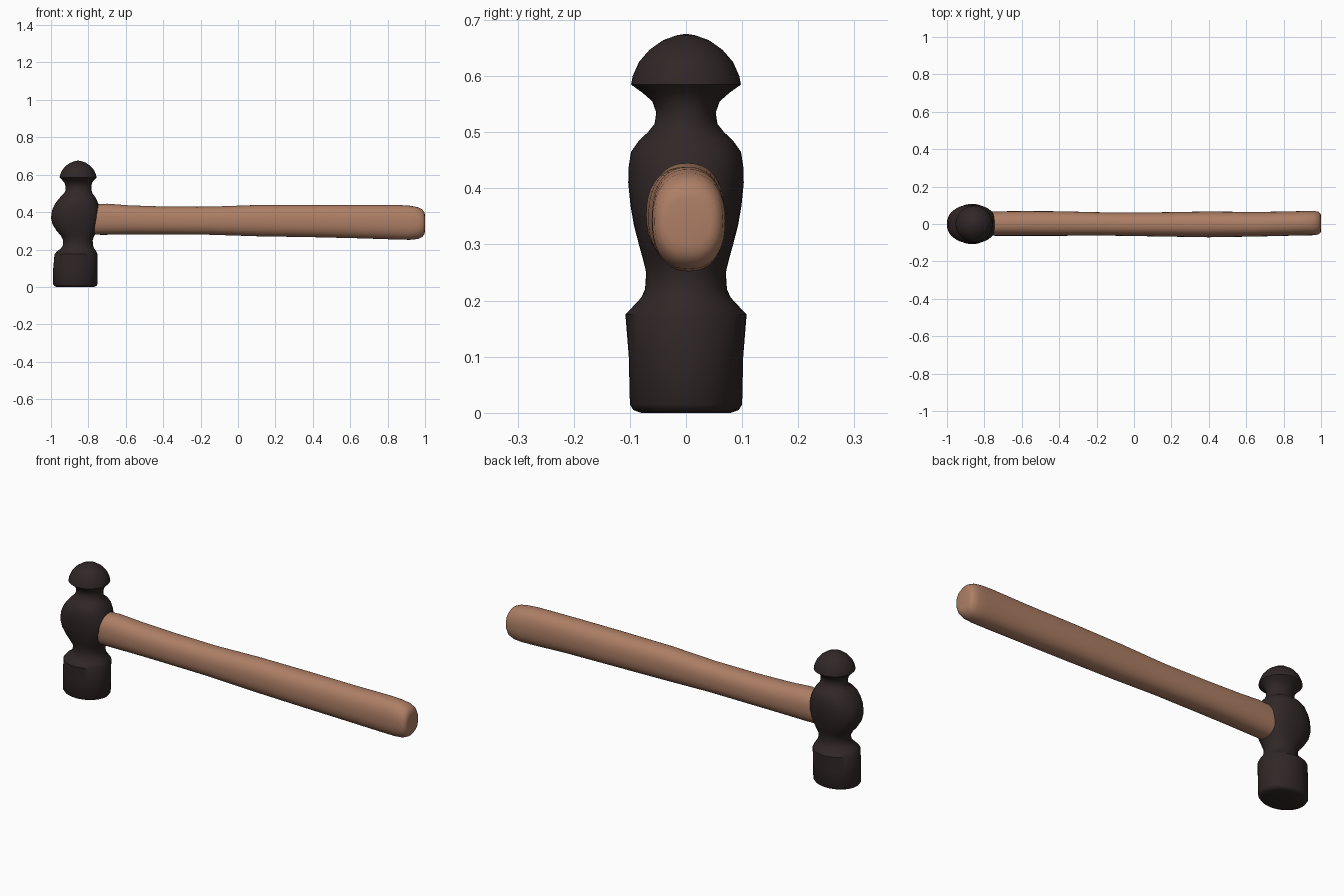
import bpy, bmesh
from math import sin, cos, pi, copysign

cube = bpy.data.objects.get("Cube")
if cube:
    bpy.data.objects.remove(cube, do_unlink=True)


def material(name, colour):
    mat = bpy.data.materials.new(name)
    mat.use_nodes = True
    mat.diffuse_color = colour
    mat.node_tree.nodes["Principled BSDF"].inputs["Base Color"].default_value = colour
    return mat


def oval(radius_a, radius_b, power, sides=40):
    """Superellipse outline; power 2 is a plain ellipse."""
    for i in range(sides):
        c, s = cos(2 * pi * i / sides), sin(2 * pi * i / sides)
        yield (copysign(abs(c) ** (2 / power), c) * radius_a,
               copysign(abs(s) ** (2 / power), s) * radius_b)


def loft(name, rings, mat, angle):
    """Skin a list of point rings and cap both ends."""
    bm = bmesh.new()
    loops = [[bm.verts.new(p) for p in ring] for ring in rings]
    for a, b in zip(loops, loops[1:]):
        for i in range(len(a)):
            j = (i + 1) % len(a)
            bm.faces.new((a[i], a[j], b[j], b[i]))
    bm.faces.new(loops[0])
    bm.faces.new(loops[-1])
    bmesh.ops.recalc_face_normals(bm, faces=bm.faces)
    mesh = bpy.data.meshes.new(name)
    bm.to_mesh(mesh)
    bm.free()
    mesh.materials.append(mat)
    obj = bpy.data.objects.new(name, mesh)
    bpy.context.collection.objects.link(obj)
    bpy.ops.object.select_all(action="DESELECT")
    obj.select_set(True)
    bpy.context.view_layer.objects.active = obj
    bpy.ops.object.shade_smooth_by_angle(angle=angle)
    return obj


steel = material("dark steel", (0.03, 0.02, 0.02, 1))
wood = material("brown wood", (0.42, 0.21, 0.13, 1))

# Hammer head: height, centre x, half width x, half depth y
striking_end = [
    (0, -.87, .1, .08), (.005, -.87, .112, .094), (.015, -.87, .119, .1),
    (.1, -.869, .119, .102), (.175, -.866, .115, .108), (.19, -.863, .105, .094),
    (.205, -.858, .09, .08), (.22, -.856, .081, .073), (.25, -.856, .079, .071),
]
cheek = [
    (.275, -.858, .09, .077), (.3, -.862, .108, .084), (.335, -.866, .126, .093),
    (.37, -.867, .133, .099), (.41, -.866, .128, .103), (.44, -.863, .118, .102),
    (.465, -.859, .104, .098), (.485, -.856, .09, .084),
]
peen = [
    (.5, -.854, .076, .068), (.515, -.853, .07, .056), (.535, -.853, .069, .053),
    (.555, -.854, .073, .06), (.57, -.855, .084, .077), (.585, -.855, .099, .098),
    (.6, -.855, .096, .095), (.625, -.855, .085, .084), (.647, -.855, .066, .065),
    (.664, -.855, .041, .041), (.673, -.855, .016, .016), (.675, -.855, .003, .003),
]
head_rings = []
for section, power in ((striking_end, 2), (cheek, 2.3), (peen, 2)):
    for z, cx, rx, ry in section:
        head_rings.append([(cx + a, b, z) for a, b in oval(rx, ry, power)])
loft("hammer_head", head_rings, steel, 0.7)

# Handle: x, bottom z, top z, right y, left y
handle_profile = [
    (-.8, .28, .44, -.062, .066), (-.735, .279, .443, -.063, .067),
    (-.7, .279, .445, -.063, .068), (-.58, .281, .436, -.063, .069),
    (-.4, .281, .43, -.063, .068), (-.15, .279, .429, -.062, .062),
    (.1, .271, .438, -.066, .062), (.4, .266, .438, -.071, .067),
    (.65, .26, .438, -.067, .064), (.86, .253, .438, -.062, .068),
    (.92, .252, .434, -.061, .07), (.96, .256, .427, -.06, .07),
    (.985, .267, .415, -.056, .066), (.997, .283, .398, -.047, .056),
    (1, .3, .38, -.036, .045),
]
handle_rings = [
    [(x, (y0 + y1) / 2 + a, (z0 + z1) / 2 + b)
     for a, b in oval((y1 - y0) / 2, (z1 - z0) / 2, 2.3)]
    for x, z0, z1, y0, y1 in handle_profile
]
loft("handle", handle_rings, wood, 1.0)
